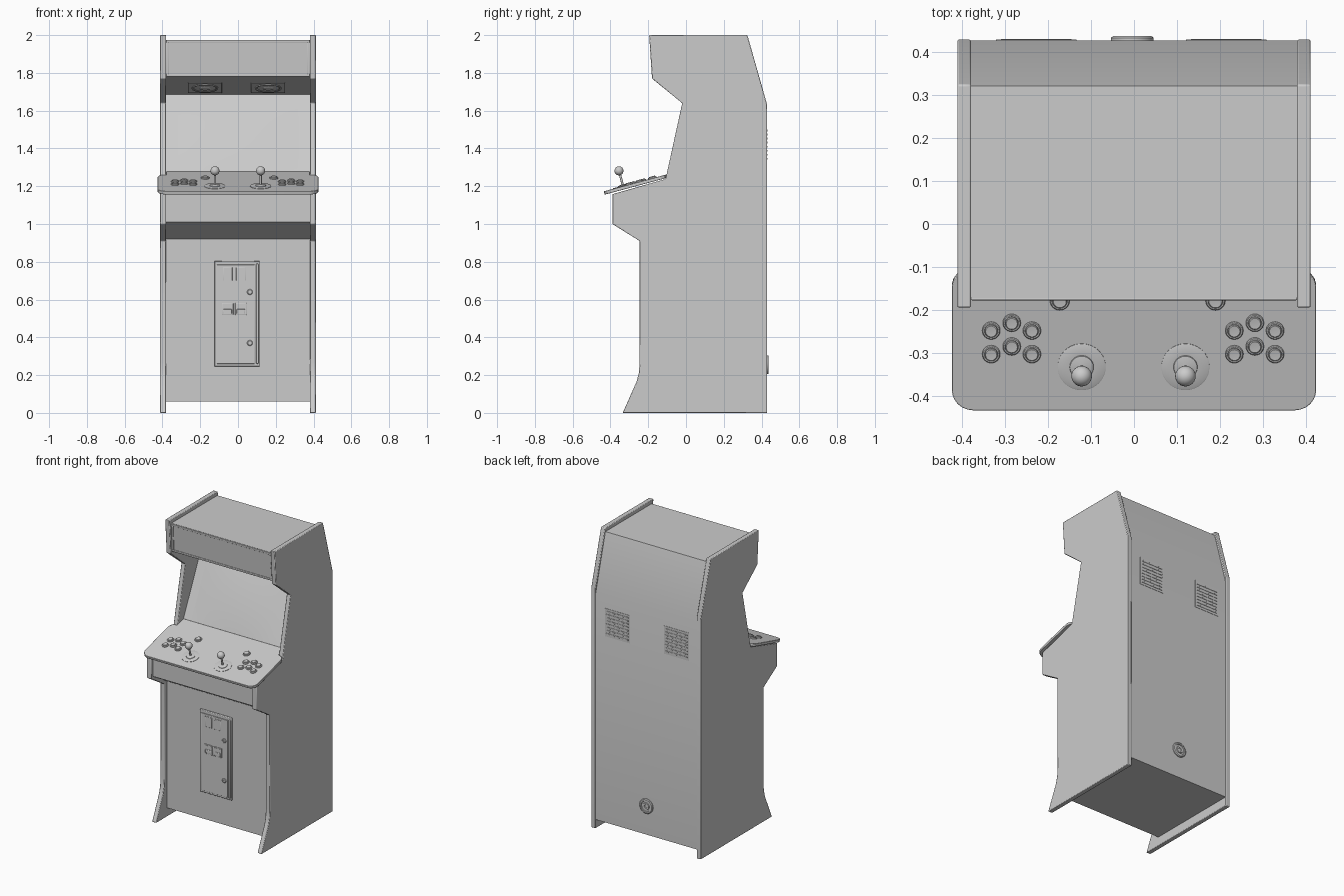
import bpy, bmesh, math
from mathutils import Matrix, Vector

if "Cube" in bpy.data.objects:
    bpy.data.objects.remove(bpy.data.objects["Cube"])


def frame(y0, z0, y1, z1):
    """Local frame of a panel running from one side-view point to another: x across, y along, z out."""
    return Matrix.Translation((0, y0, z0)) @ Matrix.Rotation(math.atan2(z1 - z0, y1 - y0), 4, 'X')


def finish(name, bm, mat=None, bevel=0, segs=2):
    bmesh.ops.recalc_face_normals(bm, faces=bm.faces[:])
    me = bpy.data.meshes.new(name)
    bm.to_mesh(me)
    bm.free()
    ob = bpy.data.objects.new(name, me)
    bpy.context.collection.objects.link(ob)
    if mat:
        ob.matrix_world = mat
    if bevel:
        m = ob.modifiers.new("bevel", 'BEVEL')
        m.width, m.segments, m.limit_method = bevel, segs, 'ANGLE'
    bpy.context.view_layer.objects.active = ob
    bpy.ops.object.select_all(action='DESELECT')
    ob.select_set(True)
    bpy.ops.object.shade_smooth_by_angle(angle=math.radians(32))
    return ob


def extrude(name, pts, vec, mat=None, bevel=0):
    bm = bmesh.new()
    f = bm.faces.new([bm.verts.new(p) for p in pts])
    r = bmesh.ops.extrude_face_region(bm, geom=[f])
    bmesh.ops.translate(bm, vec=vec, verts=[v for v in r['geom'] if isinstance(v, bmesh.types.BMVert)])
    if not any(g == f for g in bm.faces):
        bm.faces.new([v for v in bm.verts][:len(pts)])
    return finish(name, bm, mat, bevel)


def box(name, F, x, y, w, h, t, z=0.0, bevel=0):
    bm = bmesh.new()
    bmesh.ops.create_cube(bm, size=1)
    bmesh.ops.scale(bm, vec=(w, h, t), verts=bm.verts)
    return finish(name, bm, F @ Matrix.Translation((x, y, z + t / 2)), bevel)


def lathe(name, F, x, y, prof, n=32):
    bm = bmesh.new()
    vs = [bm.verts.new((r, 0, z)) for r, z in prof]
    es = [bm.edges.new(p) for p in zip(vs, vs[1:])]
    bmesh.ops.spin(bm, geom=vs + es, cent=(0, 0, 0), axis=(0, 0, 1), angle=2 * math.pi, steps=n)
    bmesh.ops.remove_doubles(bm, verts=bm.verts, dist=1e-5)
    return finish(name, bm, F @ Matrix.Translation((x, y, 0)))


# Side panels with rounded edge trim
SIDE = [(-.195, 2), (.325, 2), (.43, 1.63), (.43, 0), (-.335, 0), (-.262, .165), (-.25, .21),
        (-.245, .27), (-.245, .91), (-.39, 1), (-.39, 1.158), (-.108, 1.238), (-.02, 1.64), (-.18, 1.77)]
for s, label in ((-1, "left"), (1, "right")):
    extrude(label + "_side_panel", [(s * .38, y, z) for y, z in SIDE], (s * .032, 0, 0), bevel=.004)

# Inner cabinet body
BODY = [(-.172, 1.975), (.322, 1.975), (.428, 1.59), (.428, .06), (-.22, .06), (-.22, .92),
        (-.37, 1.01), (-.37, 1.155), (-.06, 1.24), (.15, 1.685), (-.16, 1.78)]
extrude("cabinet_body", [(-.381, y, z) for y, z in BODY], (.762, 0, 0))

# Lit sign at the top with retaining strips
sign = frame(-.16, 1.78, -.172, 1.975)
box("sign_panel", sign, 0, .1, .73, .17, .003)
for y in (.008, .188):
    box("sign_retainer", sign, 0, y, .76, .014, .006, bevel=.002)
for x in (-.372, .372):
    box("sign_end_strip", sign, x, .098, .014, .17, .006, bevel=.002)

# Speakers in the overhang
hood = frame(.15, 1.685, -.16, 1.78)
for x in (-.175, .16):
    box("speaker_plate", hood, x, .135, .18, .18, .005, bevel=.002)
    lathe("speaker_grille", hood, x, .135, [(.07, .004), (.07, .009), (.062, .009), (.058, .006),
                                            (.03, .007), (.026, .01), (0, .012)])

# Curved screen
screen = frame(-.06, 1.24, .15, 1.685)
bm = bmesh.new()
bmesh.ops.create_grid(bm, x_segments=16, y_segments=12, size=1)
for v in bm.verts:
    a, b = v.co.x, v.co.y
    v.co = Vector((a * .32, .245 + b * .21, .001 + .008 * (1 - a * a) * (1 - b * b)))
finish("screen_glass", bm, screen)

# Control deck with rounded front corners
deck = frame(-.435, 1.173, -.108, 1.261)
half = [(.425 - .05 + .05 * math.sin(a), .05 - .05 * math.cos(a))
        for a in (math.radians(15 * i) for i in range(7))]
half += [(.425, .3), (.421, .315), (.41, .33), (.38, .337), (.38, .405)]
outline = half + [(-x, y) for x, y in reversed(half)]
extrude("control_deck", [(x, y, -.018) for x, y in outline], (0, 0, .018), deck, bevel=.002)


def on_deck(y):
    return (y + .435) / math.cos(math.atan2(.088, .327))


# Joysticks
for x in (-.122, .12):
    y = on_deck(-.333)
    lathe("joystick_base", deck, x, y, [(.056, 0), (.056, .002), (.054, .003), (.028, .003),
                                        (.027, .006), (.008, .010), (0, .010)], 40)
    lathe("joystick_shaft", deck, x, y, [(.006, 0), (.006, .07)], 16)
    lathe("joystick_ball", deck, x, y, [(.024 * math.sin(i * math.pi / 12), .084 - .024 * math.cos(i * math.pi / 12))
                                        for i in range(13)], 24)


# Push buttons
def button(name, x, y, r):
    lathe(name, deck, x, on_deck(y), [(r, 0), (r, .004), (r - .002, .006), (r - .005, .006), (r - .006, .003),
                                      (r - .006, .009), (r - .008, .0105), (0, .0095)], 24)


for x0 in (-.285, .282):
    for dx, dy in ((-.048, 0), (0, .018), (.047, 0)):
        for row in (-.248, -.303):
            button("action_button", x0 + dx, row + dy, .021)
for x in (-.173, .19):
    button("start_button", x, -.178, .023)

# Coin door: frame, door, hinge bar
front = frame(-.22, 0, -.22, 1)
box("coin_door_frame", front, -.005, .525, .24, .56, .012, bevel=.004)
box("coin_door", front, -.012, .522, .2, .525, .006, z=.011, bevel=.002)
box("coin_door_hinge", front, .103, .525, .014, .53, .012, z=.008, bevel=.004)
# Coin slots, returns and locks
for x in (-.055, .015):
    box("coin_entry_plate", front, x, .735, .05, .07, .004, z=.016, bevel=.002)
    box("coin_slot", front, x + .02 if x < 0 else x - .02, .735, .004, .055, .004, z=.018)
    box("coin_return_frame", front, x, .55, .06, .064, .006, z=.015, bevel=.002)
    box("coin_return_flap", front, x, .537, .044, .024, .004, z=.019, bevel=.002)
    box("coin_return_lip", front, x, .566, .05, .02, .002, z=.02)
for z in (.64, .37):
    lathe("coin_door_lock", front, .063, z, [(.015, .015), (.015, .019), (.011, .022), (.005, .022), (.005, .02), (0, .02)], 20)

# Louvred vents on the back
back = frame(.428, 0, .428, -1)
for x in (-.228, .215):
    box("vent_plate", back, x, -1.42, .188, .19, .002)
    for i in range(8):
        box("vent_slat", back, x, -1.345 - i * .0215, .165, .009, .003, z=.001, bevel=.001)

# Round power inlet on the back
lathe("power_inlet", back, -.004, -.255, [(.05, 0), (.05, .006), (.045, .01), (.036, .01), (.034, .005), (.024, .005),
                                          (.022, .01), (.012, .01), (.01, .006), (0, .006)])
